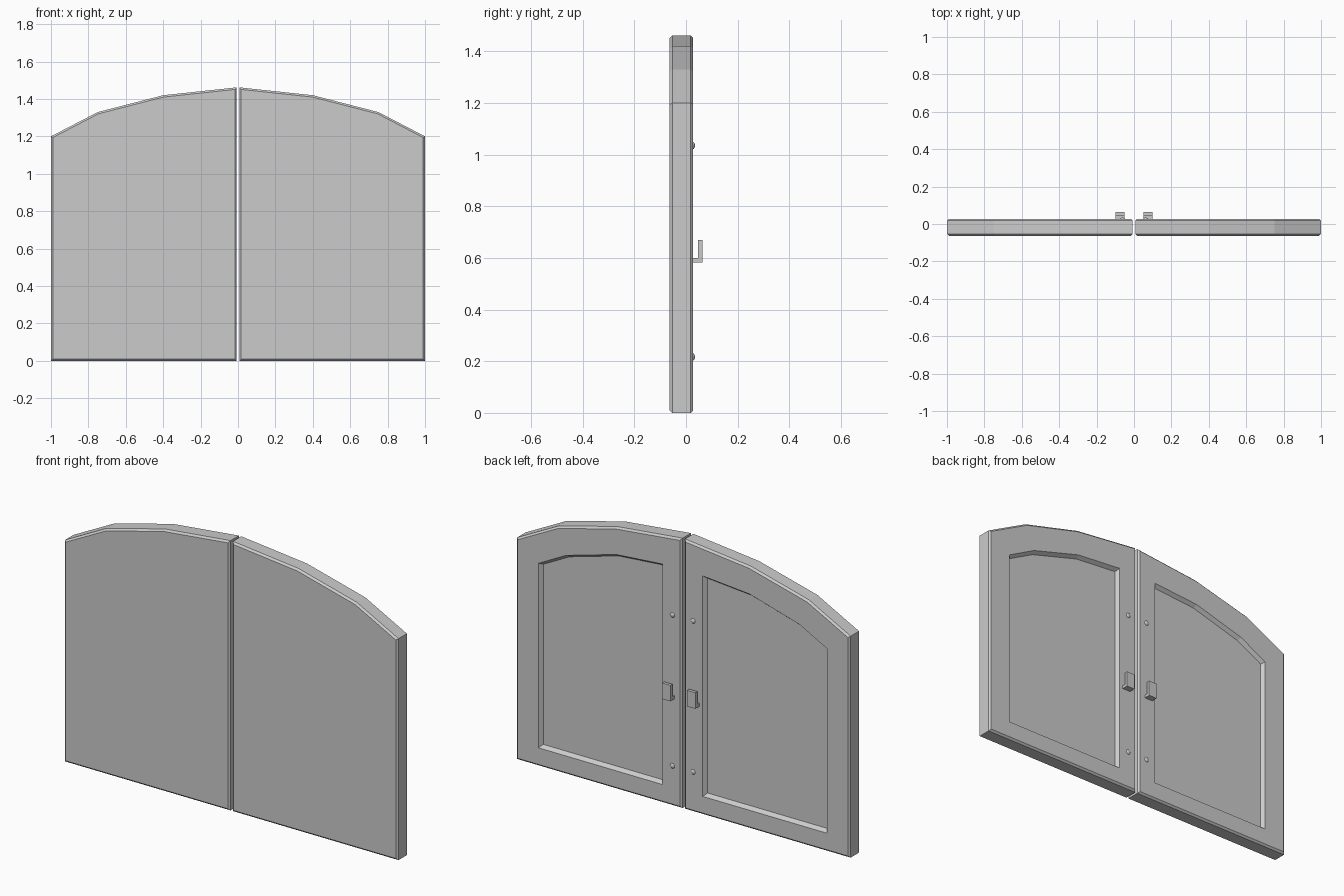
import bpy, bmesh
from mathutils import Vector, Matrix

if "Cube" in bpy.data.objects:
    bpy.data.objects.remove(bpy.data.objects["Cube"])

FRONT, BACK = -0.063, 0.028     # door slab faces
CHAMFER = 0.01


def inset(pts, d):
    """Offset a counter-clockwise 2D outline inward by d."""
    out = []
    n = len(pts)
    for i in range(n):
        a, b, c = (Vector(pts[(i + k) % n]) for k in (-1, 0, 1))
        n1, n2 = (Vector((-e.y, e.x)).normalized() for e in (b - a, c - b))
        out.append(b + (n1 + n2) * d / (1 + n1.dot(n2)))
    return out


def finish(bm, name):
    bmesh.ops.recalc_face_normals(bm, faces=bm.faces)
    mesh = bpy.data.meshes.new(name)
    bm.to_mesh(mesh)
    bm.free()
    obj = bpy.data.objects.new(name, mesh)
    bpy.context.collection.objects.link(obj)
    return obj


def loft(name, rings):
    """Join rings of 3D points with quads and cap both ends."""
    bm = bmesh.new()
    loops = [[bm.verts.new(p) for p in ring] for ring in rings]
    for r, s in zip(loops, loops[1:]):
        for i in range(len(r)):
            j = (i + 1) % len(r)
            bm.faces.new((r[i], r[j], s[j], s[i]))
    bm.faces.new(loops[0])
    bm.faces.new(loops[-1])
    return finish(bm, name)


outline = [(0.007, 0), (1, 0), (1, 1.2), (0.75, 1.33), (0.4, 1.42), (0.007, 1.462)]
panel = [(0.12, 0.10), (0.865, 0.10), (0.865, 1.10), (0.70, 1.187), (0.4, 1.272), (0.12, 1.295)]
hook = [(0.02, 0.583), (0.063, 0.583), (0.063, 0.67), (0.046, 0.67), (0.046, 0.60), (0.02, 0.60)]

for side, sx in (("left", -1), ("right", 1)):
    # chamfered arched slab with a recessed panel on the back
    sections = [(inset(outline, CHAMFER), FRONT), (outline, FRONT + CHAMFER),
                (outline, BACK - CHAMFER), (inset(outline, CHAMFER), BACK),
                (panel, BACK), (inset(panel, 0.015), BACK - 0.02)]
    loft(side + "_door", [[(sx * x, y, z) for x, z in pts] for pts, y in sections])

    # L-shaped bar bracket
    loft(side + "_bracket", [[(sx * x, y, z) for y, z in hook] for x in (0.05, 0.10)])

    # domed rivets
    for label, z in (("lower", 0.217), ("upper", 1.035)):
        bm = bmesh.new()
        bmesh.ops.create_uvsphere(bm, u_segments=12, v_segments=8, radius=0.018,
                                  matrix=Matrix.Translation((sx * 0.062, BACK - 0.011, z)))
        rivet = finish(bm, f"{side}_{label}_rivet")
        rivet.data.shade_smooth()
